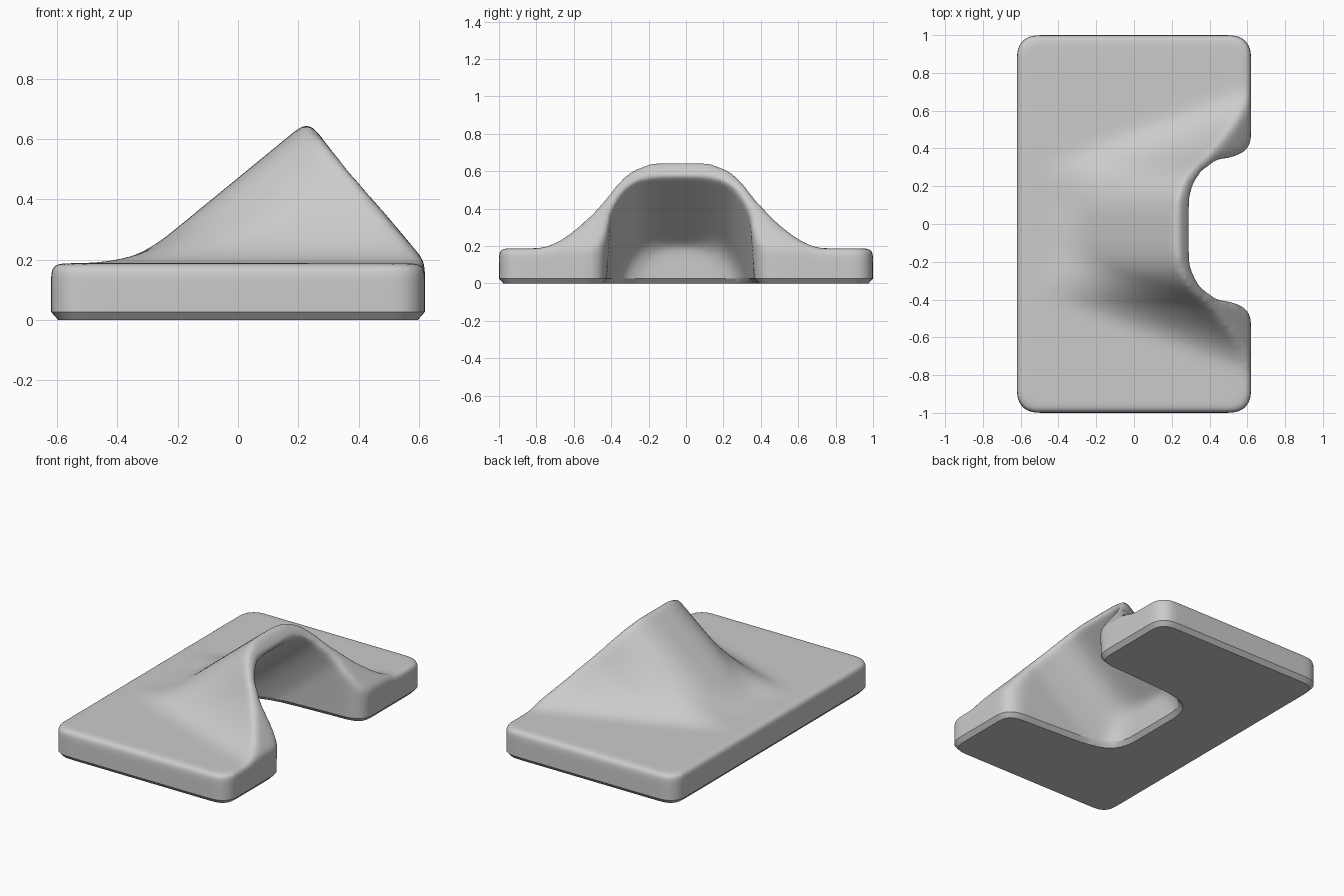
import bpy
import bmesh
from math import sqrt

cube = bpy.data.objects.get("Cube")
if cube:
    bpy.data.objects.remove(cube, do_unlink=True)

PLATE_TOP = 0.188
SLOPE = 0.82        # rise of the hood towards its open end
HOOD_Y = -0.03      # the hood sits slightly off centre


def clamp(t):
    return max(0.0, min(1.0, t))


def smooth_max(a, b, k):
    h = max(k - abs(a - b), 0.0)
    return max(a, b) + h * h / (4 * k)


def quarter(t):
    t = clamp(t)
    return 1 - sqrt(1 - t * t)


# Upper surface: flat plate blending into a sloping hood, cut off at an angle;
# the blend is tight behind the hood and wide along its flanks
def outer_height(x, y):
    u = abs(y - HOOD_Y)
    drop = 7.63 * min(u, 0.4) ** 3.4 + 2.2 * max(u - 0.4, 0)
    hood = 0.635 - drop + SLOPE * (x - 0.2)
    t = clamp((u - 0.1) / 0.35)
    blend = 0.1 + 0.3 * t * t * (3 - 2 * t)
    mouth = 0.2 + 1.2 * (0.615 - x)
    return max(min(smooth_max(PLATE_TOP, hood, blend), mouth), PLATE_TOP)


# Ceiling of the cavity with upright lower walls,
# flared at the mouth and rounded at the back wall
def inner_height(x, y):
    u = abs(y - HOOD_Y)
    u += 0.1 * quarter((-0.06 - x) / 0.1) - 0.08 * quarter((x - 0.5) / 0.12)
    drop = 26.9 * max(u, 0) ** 4.4 + 20 * max(u - 0.38, 0)
    return max(0.55 - drop + SLOPE * (x - 0.27), -0.4)


def make_object(name, bm):
    bmesh.ops.recalc_face_normals(bm, faces=bm.faces)
    mesh = bpy.data.meshes.new(name)
    bm.to_mesh(mesh)
    bm.free()
    obj = bpy.data.objects.new(name, mesh)
    bpy.context.scene.collection.objects.link(obj)
    return obj


# Solid between a flat base and a height function
def height_solid(name, x0, x1, y0, y1, base, height, step=0.02):
    bm = bmesh.new()
    nx, ny = round((x1 - x0) / step), round((y1 - y0) / step)
    rows = []
    for i in range(nx + 1):
        x = x0 + (x1 - x0) * i / nx
        ys = [y0 + (y1 - y0) * j / ny for j in range(ny + 1)]
        rows.append([bm.verts.new((x, y, height(x, y))) for y in ys])
    for a, b in zip(rows, rows[1:]):
        for j in range(ny):
            bm.faces.new((a[j], b[j], b[j + 1], a[j + 1]))
    rim = [e for e in bm.edges if e.is_boundary]
    ext = bmesh.ops.extrude_edge_only(bm, edges=rim)["geom"]
    for v in ext:
        if isinstance(v, bmesh.types.BMVert):
            v.co.z = base
    bmesh.ops.contextual_create(bm, geom=[e for e in bm.edges if e.is_boundary])
    bmesh.ops.triangulate(bm, faces=bm.faces)
    return make_object(name, bm)


# Rounded rectangular outline of the plate
def outline_block(name):
    bm = bmesh.new()
    bmesh.ops.create_cube(bm, size=2)
    for v in bm.verts:
        v.co.x *= 0.62
    upright = [e for e in bm.edges if abs(e.verts[0].co.z - e.verts[1].co.z) > 1]
    bmesh.ops.bevel(bm, geom=upright, offset=0.1, segments=8, profile=0.5,
                    affect='EDGES')
    return make_object(name, bm)


body = height_solid("hooded_plate", -0.7, 0.7, -1.1, 1.1, -0.2, outer_height)
outline = outline_block("outline_cutter")
cavity = height_solid("cavity_cutter", -0.16, 0.9, -0.8, 0.8, -0.5, inner_height)

for cutter, operation in ((outline, 'INTERSECT'), (cavity, 'DIFFERENCE')):
    mod = body.modifiers.new(cutter.name, 'BOOLEAN')
    mod.object, mod.operation, mod.solver = cutter, operation, 'EXACT'

# Even out the mesh and round every edge
remesh = body.modifiers.new("remesh", 'REMESH')
remesh.mode, remesh.voxel_size = 'VOXEL', 0.014
soften = body.modifiers.new("soften", 'SMOOTH')
soften.factor, soften.iterations = 0.5, 36

bpy.context.view_layer.update()
graph = bpy.context.evaluated_depsgraph_get()
rounded = bpy.data.meshes.new_from_object(body.evaluated_get(graph))
body.modifiers.clear()
for cutter in (outline, cavity):
    bpy.data.objects.remove(cutter, do_unlink=True)

# Slice off the underside and finish it with a chamfer
CHAMFER = 0.027
bm = bmesh.new()
bm.from_mesh(rounded)
bmesh.ops.bisect_plane(bm, geom=bm.verts[:] + bm.edges[:] + bm.faces[:],
                       plane_co=(0, 0, CHAMFER), plane_no=(0, 0, 1),
                       clear_inner=True)
bmesh.ops.remove_doubles(bm, verts=[v for v in bm.verts if v.co.z < CHAMFER + 0.001],
                         dist=0.004)
rim = [e for e in bm.edges if e.is_boundary]
base = bmesh.ops.contextual_create(bm, geom=rim)["faces"]
bmesh.ops.recalc_face_normals(bm, faces=bm.faces)
bmesh.ops.inset_region(bm, faces=base, thickness=0.024, depth=0,
                       use_even_offset=True, use_boundary=True)
for face in base:
    for v in face.verts:
        v.co.z = 0
bm.to_mesh(body.data)
bm.free()

# Single grey material
grey = bpy.data.materials.new("plain_grey")
grey.use_nodes = True
colour = (0.6, 0.6, 0.6, 1)
grey.diffuse_color = colour
grey.node_tree.nodes["Principled BSDF"].inputs["Base Color"].default_value = colour
body.data.materials.clear()
body.data.materials.append(grey)

bpy.ops.object.select_all(action='DESELECT')
body.select_set(True)
bpy.context.view_layer.objects.active = body
bpy.ops.object.shade_smooth_by_angle(angle=0.5)
